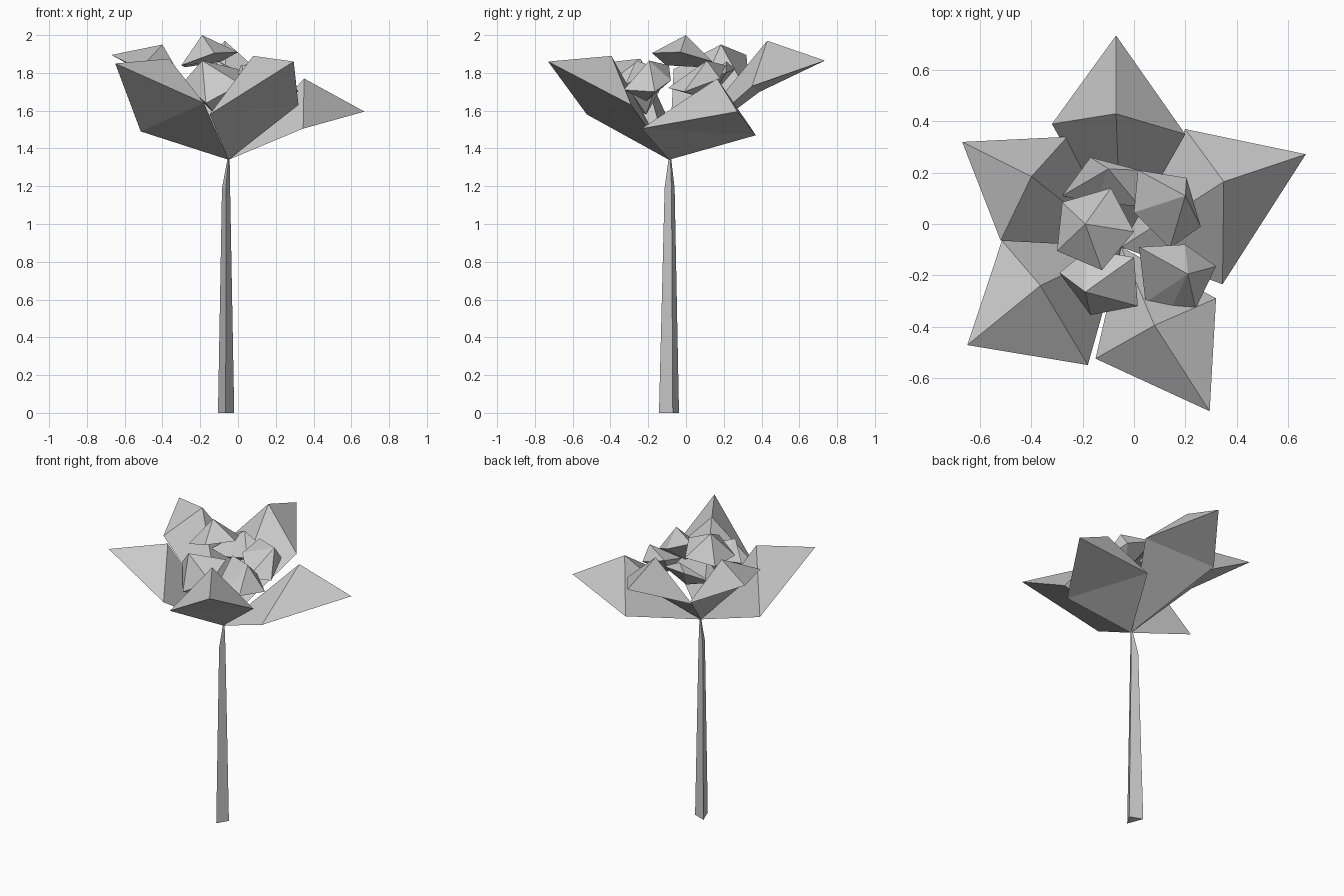
import bpy
import bmesh
from mathutils import Vector

cube = bpy.data.objects.get("Cube")
if cube:
    bpy.data.objects.remove(cube, do_unlink=True)

# One flat grey for the whole flower
GREY = (0.6, 0.6, 0.6, 1.0)
grey = bpy.data.materials.new("flower_grey")
grey.use_nodes = True
grey.diffuse_color = GREY
for node in grey.node_tree.nodes:
    if node.type == 'BSDF_PRINCIPLED':
        node.inputs["Base Color"].default_value = GREY

BASE = (-0.05, -0.09, 1.34)


def finish(name, bm):
    """Turn a bmesh into a flat shaded grey object."""
    bmesh.ops.recalc_face_normals(bm, faces=bm.faces[:])
    mesh = bpy.data.meshes.new(name)
    bm.to_mesh(mesh)
    bm.free()
    mesh.materials.append(grey)
    obj = bpy.data.objects.new(name, mesh)
    bpy.context.collection.objects.link(obj)


def faceted(name, peak, ring, keel=None):
    """Fan of facets from a peak over a ring, closed below by a keel point
    or by triangles folded from the first ring point."""
    bm = bmesh.new()
    top = bm.verts.new(peak)
    rim = [bm.verts.new(p) for p in ring]
    pairs = list(zip(rim, rim[1:] + rim[:1]))
    for a, b in pairs:
        bm.faces.new((top, a, b))
    if keel:
        low = bm.verts.new(keel)
        for a, b in pairs:
            bm.faces.new((low, b, a))
    else:
        for a, b in zip(rim[1:], rim[2:]):
            bm.faces.new((rim[0], b, a))
    finish(name, bm)


def outer_petal(name, peak, left, tip, right):
    """Leaf with its underside creased from side to side."""
    faceted(name, peak, [left, tip, right, BASE])


# Outer petals: folded leaves that share one base point
outer_petal("back_petal", (-0.07, 0.43, 1.97),
            (-0.32, 0.39, 1.70), (-0.07, 0.735, 1.865), (0.20, 0.35, 1.73))
outer_petal("left_petal", (0.35, 0.165, 1.77),
            (0.20, 0.37, 1.47), (0.67, 0.272, 1.595), (0.345, -0.235, 1.505))
outer_petal("front_left_petal", (0.08, -0.395, 1.89),
            (0.32, -0.29, 1.63), (0.295, -0.73, 1.86), (-0.15, -0.525, 1.58))
outer_petal("front_right_petal", (-0.365, -0.24, 1.875),
            (-0.18, -0.55, 1.64), (-0.65, -0.472, 1.85), (-0.515, -0.065, 1.49))
outer_petal("right_petal", (-0.40, 0.185, 1.95),
            (-0.52, -0.065, 1.82), (-0.67, 0.32, 1.895), (-0.26, 0.34, 1.67))

# Inner petals: small faceted buds around the heart
faceted("inner_left_petal", (0.20, 0.11, 1.865),
        [(0.015, 0.21, 1.84), (0.205, 0.18, 1.77), (0.26, -0.01, 1.70),
         (0.14, -0.095, 1.72), (0.0, 0.045, 1.80)], (0.10, 0.05, 1.68))
faceted("inner_front_left_petal", (0.21, -0.195, 1.865),
        [(0.02, -0.09, 1.84), (0.20, -0.08, 1.76), (0.32, -0.165, 1.70),
         (0.24, -0.33, 1.71), (0.145, -0.33, 1.71), (0.045, -0.305, 1.70)],
        (0.15, -0.21, 1.65))
faceted("inner_front_right_petal", (-0.19, -0.265, 1.865),
        [(0.0, -0.13, 1.82), (0.015, -0.32, 1.74), (-0.17, -0.355, 1.64),
         (-0.29, -0.19, 1.75), (-0.18, -0.10, 1.78)], (-0.12, -0.21, 1.58))
faceted("inner_back_petal", (-0.10, 0.215, 1.86),
        [(0.02, 0.21, 1.80), (-0.17, 0.26, 1.82), (-0.28, 0.11, 1.73),
         (-0.15, 0.08, 1.72), (0.02, 0.07, 1.76)], (-0.10, 0.14, 1.68))
faceted("heart_petal", (-0.19, 0.0, 2.0),
        [(-0.09, 0.14, 1.86), (0.0, -0.03, 1.91), (-0.125, -0.18, 1.905),
         (-0.30, -0.105, 1.84), (-0.28, 0.085, 1.83)])

# Stem: three sided, tapering, its point set into the base of the petals
foot = [Vector((-0.065, -0.143, 0)), Vector((-0.02, -0.07, 0)),
        Vector((-0.106, -0.037, 0))]
centre = sum(foot, Vector()) / 3
bm = bmesh.new()
low = [bm.verts.new(p) for p in foot]
high = [bm.verts.new(centre.lerp(p, 0.5) + Vector((0, 0, 1.19))) for p in foot]
point = bm.verts.new((-0.045, -0.085, 1.4))
bm.faces.new(low)
for i in range(3):
    j = (i + 1) % 3
    bm.faces.new((low[i], low[j], high[j], high[i]))
    bm.faces.new((high[i], high[j], point))
finish("stem", bm)
